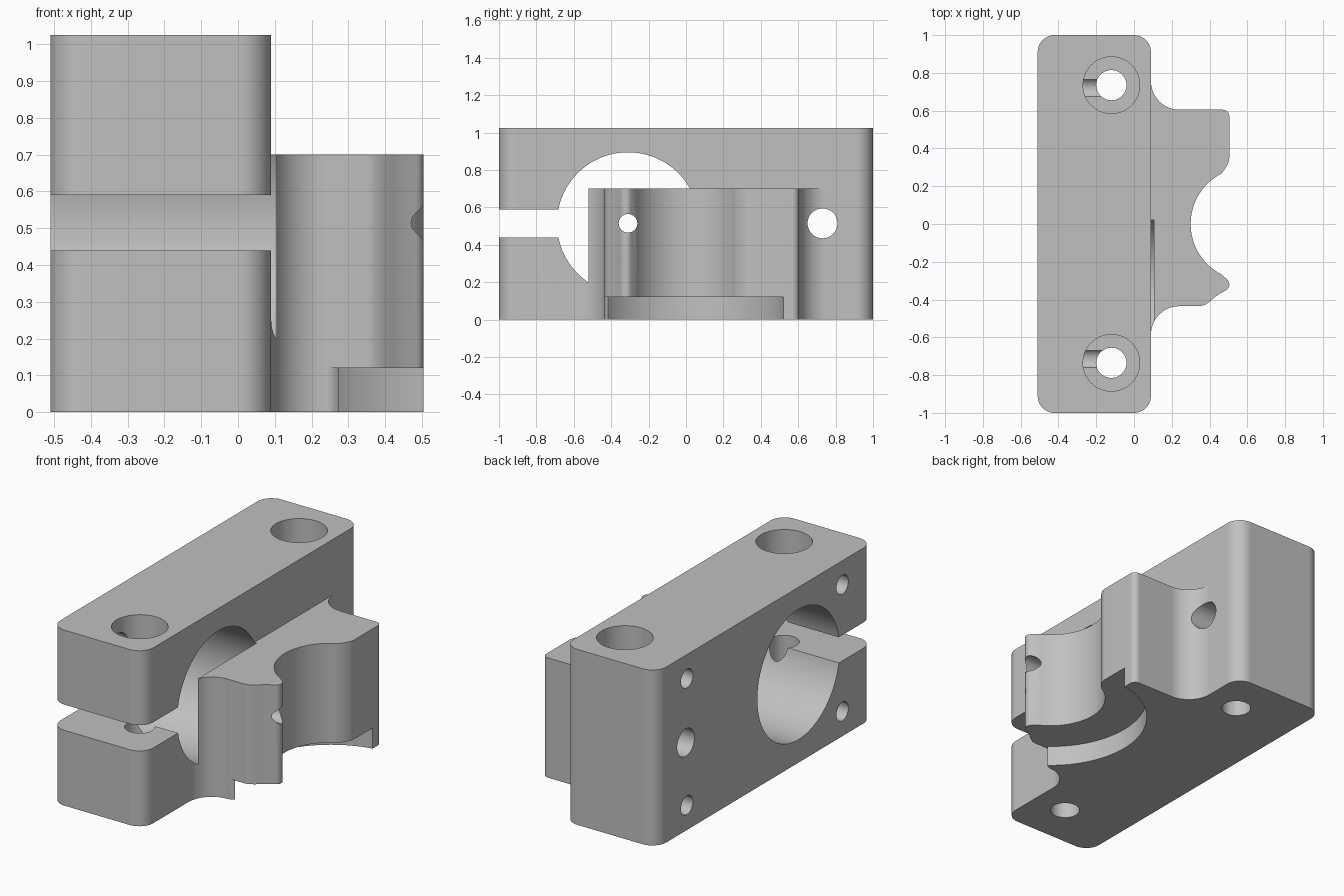
import bpy
import bmesh
from math import sin, cos, radians
from mathutils import Matrix, Vector

default = bpy.data.objects.get("Cube")
if default:
    bpy.data.objects.remove(default, do_unlink=True)

metal = bpy.data.materials.new("plain_grey")
metal.use_nodes = True
GREY = (0.53, 0.53, 0.53, 1)
metal.diffuse_color = GREY
metal.node_tree.nodes["Principled BSDF"].inputs["Base Color"].default_value = GREY


def arc(cx, cy, r, start, end, steps=12):
    angles = [radians(start + (end - start) * i / steps) for i in range(steps + 1)]
    return [(cx + r * cos(a), cy + r * sin(a)) for a in angles]


def add_object(name, bm):
    bmesh.ops.recalc_face_normals(bm, faces=bm.faces[:])
    mesh = bpy.data.meshes.new(name)
    bm.to_mesh(mesh)
    bm.free()
    mesh.materials.append(metal)
    obj = bpy.data.objects.new(name, mesh)
    bpy.context.collection.objects.link(obj)
    return obj


def prism(name, outline, z0, z1):
    bm = bmesh.new()
    face = bm.faces.new([bm.verts.new((x, y, z0)) for x, y in outline])
    new = bmesh.ops.extrude_face_region(bm, geom=[face])["geom"]
    verts = [v for v in new if isinstance(v, bmesh.types.BMVert)]
    bmesh.ops.translate(bm, verts=verts, vec=(0, 0, z1 - z0))
    return add_object(name, bm)


def cylinder(name, r, start, end, sides=48):
    a, b = Vector(start), Vector(end)
    turn = (b - a).to_track_quat('Z', 'Y').to_matrix().to_4x4()
    bm = bmesh.new()
    bmesh.ops.create_cone(bm, cap_ends=True, segments=sides, radius1=r, radius2=r,
                          depth=(b - a).length,
                          matrix=Matrix.Translation((a + b) / 2) @ turn)
    return add_object(name, bm)


def combine(target, tool, operation='DIFFERENCE'):
    tool.hide_render = True
    mod = target.modifiers.new("combine", 'BOOLEAN')
    mod.operation, mod.solver, mod.object = operation, 'EXACT', tool
    bpy.context.view_layer.objects.active = target
    bpy.ops.object.modifier_apply(modifier=mod.name)
    bpy.data.objects.remove(tool, do_unlink=True)


# Main block with rounded upright edges
L, R, C = -0.51, 0.09, 0.09
outline = (arc(R - C, 1 - C, C, 0, 90) + arc(L + C, 1 - C, C, 90, 180)
           + arc(L + C, C - 1, C, 180, 270) + arc(R - C, C - 1, C, 270, 360))
block = prism("clamp_block", outline, 0, 1.025)

# Side cradle: filleted root, two arms and a round hollow
cradle_outline = (
    [(0, 0.755)] + arc(0.24, 0.755, 0.15, 180, 270)
    + arc(0.47, 0.57, 0.035, 90, 0, 6)
    + [(0.505, 0.35), (0.5, 0.325), (0.487, 0.3)]
    + arc(0.6, 0, 0.30, 117, 243, 32)
    + arc(0.47, -0.32, 0.035, 45, -65, 6)
    + [(0.45, -0.372), (0.425, -0.39), (0.4, -0.412), (0.375, -0.428), (0.35, -0.435)]
    + arc(0.24, -0.585, 0.15, 90, 180) + [(0, -0.585)])
cradle = prism("cradle", cradle_outline, 0, 0.70)
combine(block, cradle, 'UNION')

# Wide recess under the cradle
recess = prism("recess_cutter",
               arc(0.6, 0, 0.53, 100, 232, 48)
               + [(0.262, -0.428), (0.24, -0.436), (0.24, -0.6), (0.7, -0.6), (0.7, 0.52)],
               -0.1, 0.12)
combine(block, recess)

# Large clamp bore and the slot that opens it
MID, BORE_Y = 0.515, -0.31
combine(block, cylinder("bore_cutter", 0.38, (-0.7, BORE_Y, MID), (0.105, BORE_Y, MID), 96))
combine(block, prism("slot_cutter",
                     [(-0.7, -1.1), (0.15, -1.1), (0.15, -0.62), (0.1, -0.6), (-0.7, -0.6)],
                     0.44, 0.59))

# Upright bolt holes, countersunk seats and blind side holes
for y in (-0.735, 0.735):
    combine(block, cylinder("bolt_cutter", 0.08, (-0.12, y, -0.1), (-0.12, y, 1.2)))
    combine(block, cylinder("seat_cutter", 0.15, (-0.12, y, 0.855), (-0.12, y, 1.2), 64))
    for z in (0.145, 0.885):
        side_y = 0.72 if y > 0 else -0.715
        combine(block, cylinder("side_cutter", 0.055, (-0.7, side_y, z), (-0.13, side_y, z), 32))

# Cross hole through the block and small hole through the short arm
combine(block, cylinder("cross_cutter", 0.08, (-0.7, 0.73, MID), (0.7, 0.73, MID)))
combine(block, cylinder("arm_cutter", 0.05, (0.05, BORE_Y, MID), (0.7, BORE_Y, MID), 32))

# Smooth curves, crisp edges, flat plane faces
bpy.ops.object.select_all(action='DESELECT')
block.select_set(True)
bpy.context.view_layer.objects.active = block
bpy.ops.object.shade_smooth_by_angle(angle=radians(30))
weighted = block.modifiers.new("weighted_normals", 'WEIGHTED_NORMAL')
weighted.keep_sharp = True
